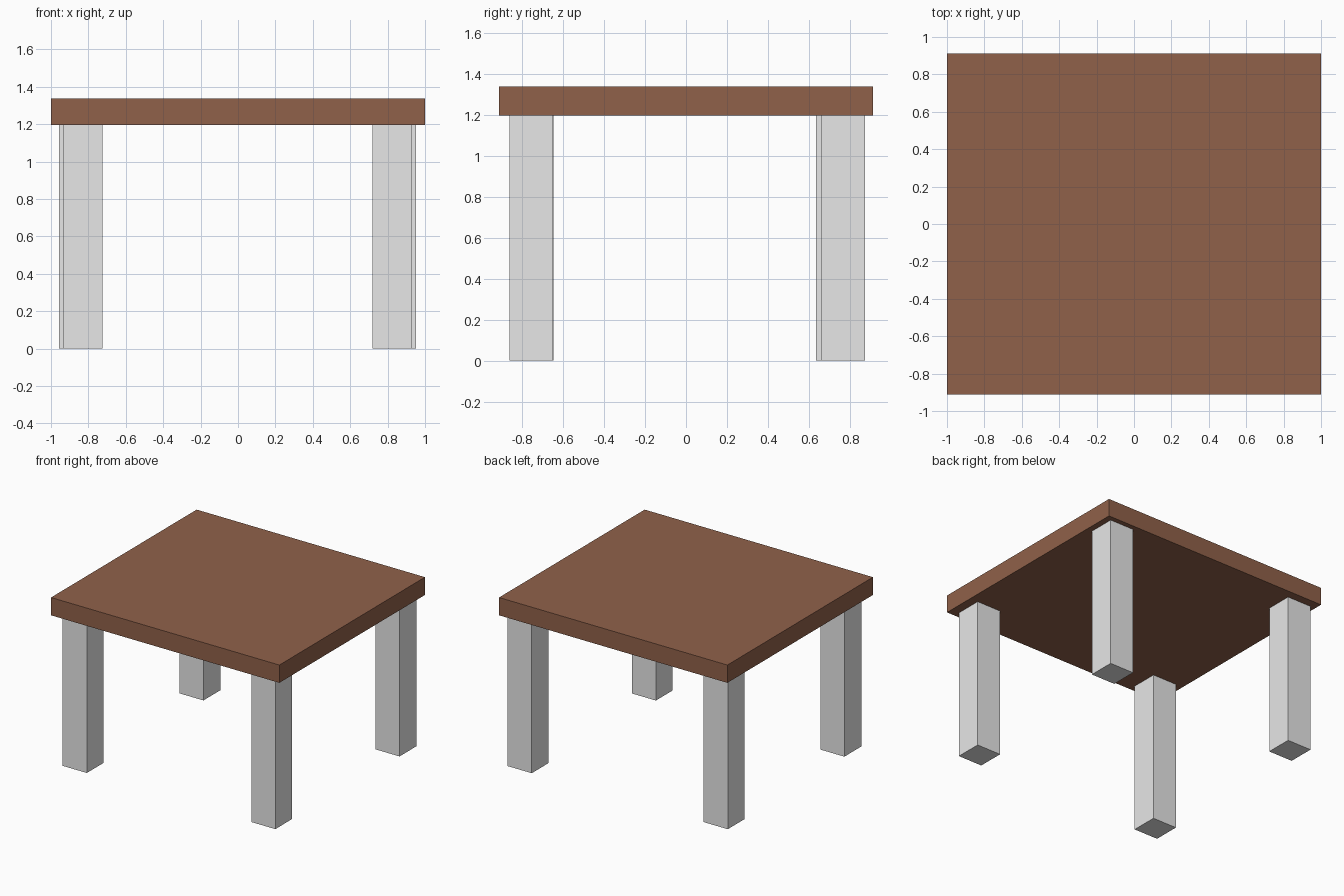
import bpy
import bmesh
from mathutils import Matrix, Vector

if "Cube" in bpy.data.objects:
    bpy.data.objects.remove(bpy.data.objects["Cube"])


def material(name, rgb):
    m = bpy.data.materials.new(name)
    m.diffuse_color = (*rgb, 1)
    m.use_nodes = True
    m.node_tree.nodes["Principled BSDF"].inputs["Base Color"].default_value = m.diffuse_color
    return m


def box(name, low, high, mat):
    """Axis-aligned box between two corners."""
    low, high = Vector(low), Vector(high)
    bm = bmesh.new()
    bmesh.ops.create_cube(bm, size=1, matrix=Matrix.Translation((low + high) / 2)
                          @ Matrix.Diagonal((*(high - low), 1)))
    mesh = bpy.data.meshes.new(name)
    bm.to_mesh(mesh)
    bm.free()
    mesh.materials.append(mat)
    obj = bpy.data.objects.new(name, mesh)
    bpy.context.collection.objects.link(obj)
    return obj


brown = material("brown wood", (0.28, 0.12, 0.068))
grey = material("light grey", (0.8, 0.8, 0.8))

TOP, UNDER, LEG = 1.337, 1.196, 0.211

# Table top slab
box("table_top", (-1, -0.911, UNDER), (1, 0.911, TOP), brown)

# Four square legs, slightly unevenly placed (lower x and y corner of each)
legs = {
    "front_left_leg": (-0.936, -0.856),
    "front_right_leg": (0.719, -0.861),
    "back_left_leg": (-0.957, 0.633),
    "back_right_leg": (0.741, 0.661),
}
for name, (x, y) in legs.items():
    box(name, (x, y, 0), (x + LEG, y + LEG, UNDER), grey)
